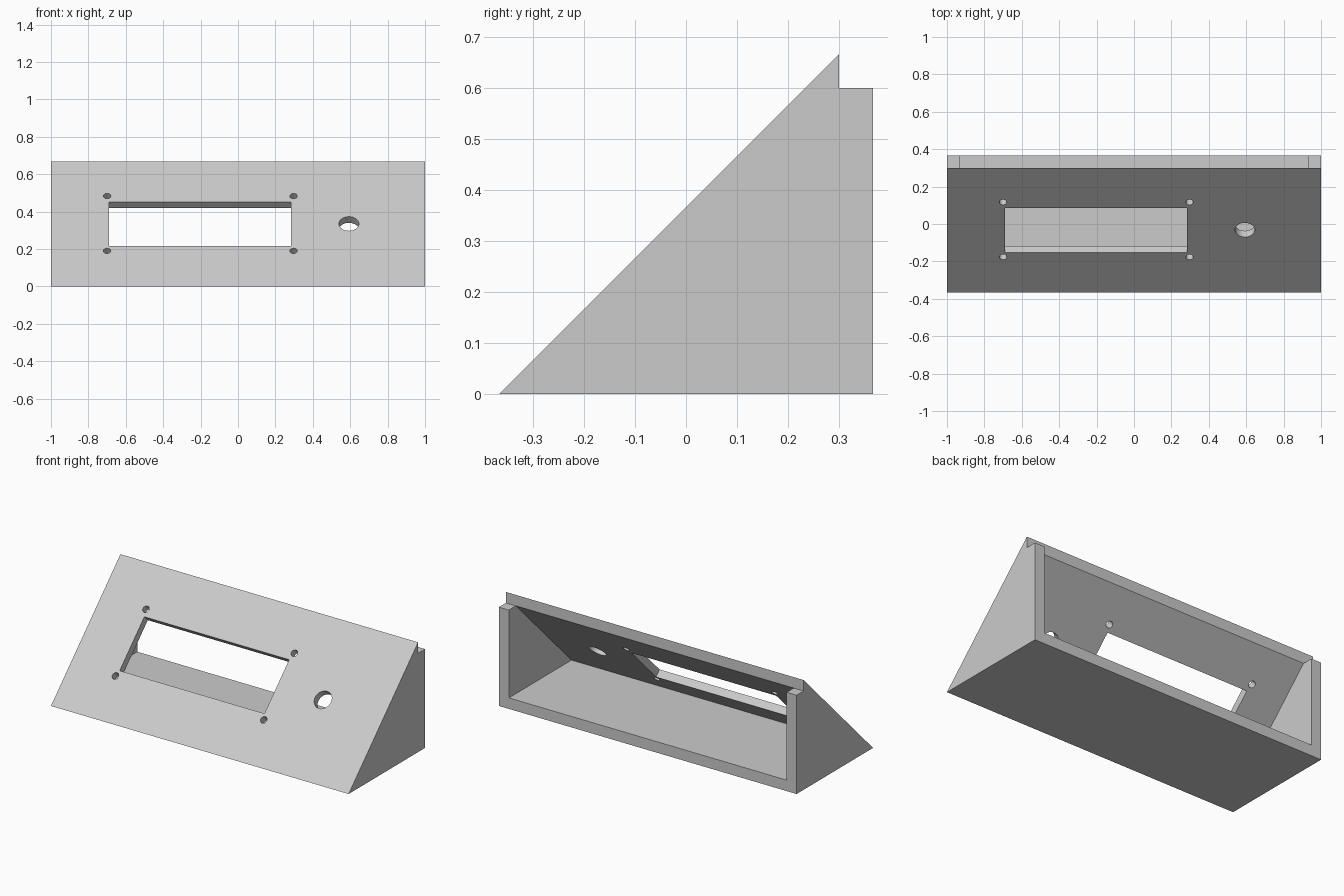
import bpy, bmesh, math
from mathutils import Matrix

if "Cube" in bpy.data.objects:
    bpy.data.objects.remove(bpy.data.objects["Cube"])

HALF_DEPTH = 0.3667   # half of the front-to-back size
WALL = 0.0667         # floor, side and vertical panel thickness
TILT = math.radians(45)


def finish(name, bm):
    bmesh.ops.recalc_face_normals(bm, faces=bm.faces[:])
    mesh = bpy.data.meshes.new(name)
    bm.to_mesh(mesh)
    bm.free()
    obj = bpy.data.objects.new(name, mesh)
    bpy.context.collection.objects.link(obj)
    return obj


def prism(name, profile, half_width):
    """Extrude a (y, z) profile symmetrically along x."""
    bm = bmesh.new()
    face = bm.faces.new([bm.verts.new((-half_width, y, z)) for y, z in profile])
    moved = bmesh.ops.extrude_face_region(bm, geom=[face])["geom"]
    bmesh.ops.translate(bm, vec=(2 * half_width, 0, 0),
                        verts=[v for v in moved if isinstance(v, bmesh.types.BMVert)])
    return finish(name, bm)


def on_panel(x, z):
    """Frame on the sloping panel, local z along its outward normal."""
    return Matrix.Translation((x, z - HALF_DEPTH, z)) @ Matrix.Rotation(TILT, 4, 'X')


def round_cutter(name, x, z, radius, sides):
    bm = bmesh.new()
    bmesh.ops.create_cone(bm, cap_ends=True, segments=sides, radius1=radius,
                          radius2=radius, depth=0.2, matrix=on_panel(x, z))
    return finish(name, bm)


def window_cutter(name, x, z, width, height):
    bm = bmesh.new()
    bmesh.ops.create_cube(bm, size=1, matrix=on_panel(x, z) @
                          Matrix.Diagonal((width, height, 0.2, 1)))
    return finish(name, bm)


# Wedge body with a stepped back edge
housing = prism("sloped_housing", [(-HALF_DEPTH, 0), (HALF_DEPTH, 0), (HALF_DEPTH, 0.6),
                                   (0.3, 0.6), (0.3, 0.6667)], 1.0)

# Hollow interior, open at the back
inner = HALF_DEPTH - WALL + 0.0005
cutters = [prism("cavity_cutter", [(WALL - inner, WALL), (0.5, WALL), (0.5, 0.5 + inner)],
                 1.0 - WALL)]

# Display window, screw holes and knob hole
cutters.append(window_cutter("window_cutter", -0.2025, 0.3335, 0.973, 0.335))
for x in (-0.7, 0.297):
    for z in (0.19, 0.483):
        cutters.append(round_cutter("screw_hole_cutter", x, z, 0.02, 24))
cutters.append(round_cutter("knob_hole_cutter", 0.593, 0.335, 0.0535, 32))

bpy.context.view_layer.objects.active = housing
housing.select_set(True)
for cutter in cutters:
    cutter.hide_render = True
    mod = housing.modifiers.new("cut", 'BOOLEAN')
    mod.operation = 'DIFFERENCE'
    mod.solver = 'EXACT'
    mod.object = cutter
    bpy.ops.object.modifier_apply(modifier=mod.name)
    bpy.data.objects.remove(cutter, do_unlink=True)

# Plain grey plastic
grey = bpy.data.materials.new("light_grey")
grey.diffuse_color = (0.6, 0.6, 0.6, 1)
grey.use_nodes = True
grey.node_tree.nodes["Principled BSDF"].inputs["Base Color"].default_value = grey.diffuse_color
housing.data.materials.clear()
housing.data.materials.append(grey)
bpy.ops.object.shade_smooth_by_angle(angle=math.radians(30))
